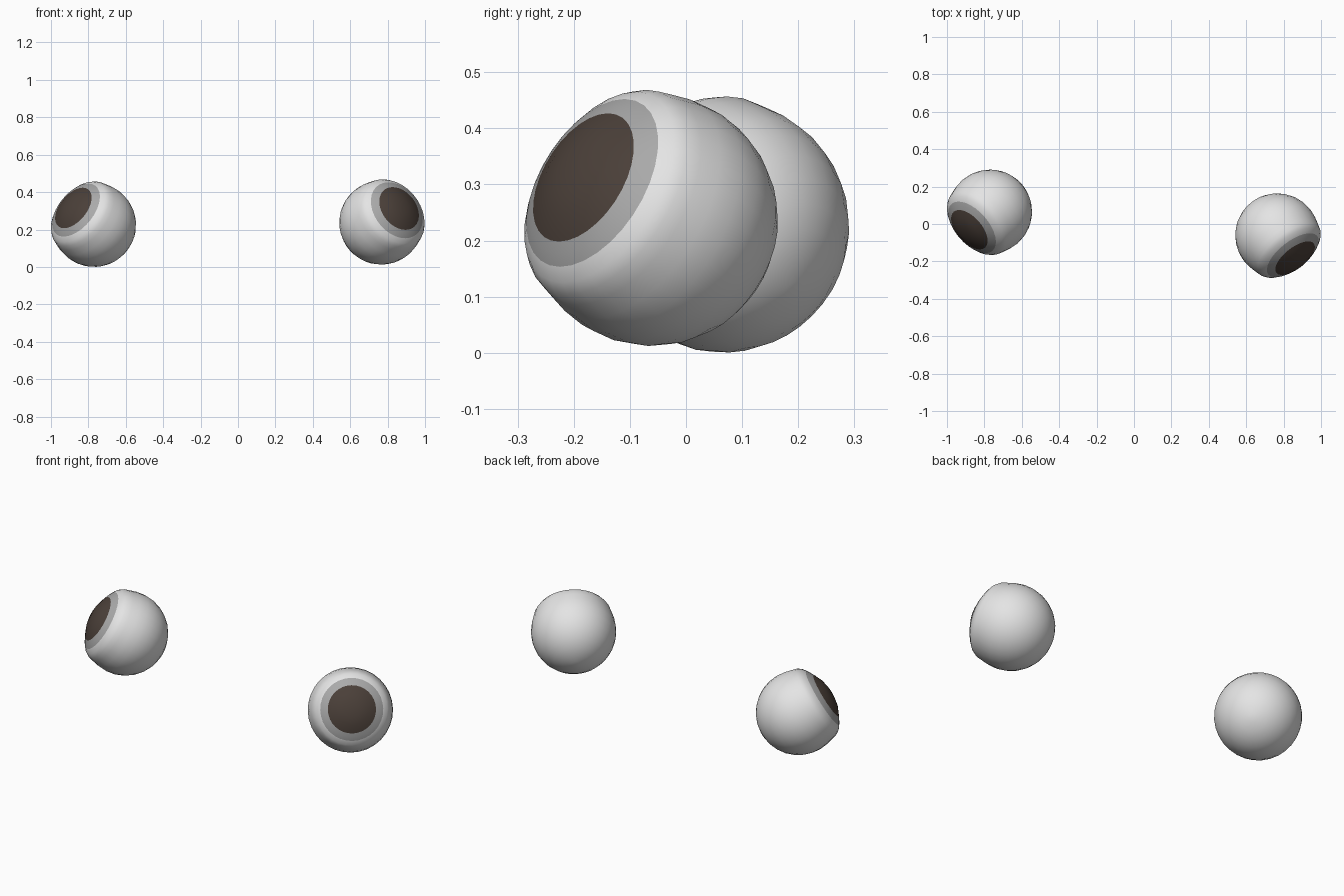
import bpy, bmesh, math
from mathutils import Vector

if "Cube" in bpy.data.objects:
    bpy.data.objects.remove(bpy.data.objects["Cube"])

def material(name, col):
    m = bpy.data.materials.new(name)
    m.diffuse_color = (*col, 1)
    m.use_nodes = True
    m.node_tree.nodes["Principled BSDF"].inputs["Base Color"].default_value = m.diffuse_color
    return m

MATS = [material("eye_white", (0.78, 0.78, 0.78)),
        material("iris_rim_grey", (0.40, 0.40, 0.40)),
        material("iris_dark_brown", (0.070, 0.051, 0.041))]

R = 0.225
# profile as (angle from gaze, radius): domed iris, flattened edge, slight rim bulge, then sphere
PROFILE = [(12, 0.206), (24, 0.210), (36.5, 0.214), (42, 0.218), (48, 0.224),
           (55, 0.231), (61, 0.232), (68, 0.227)] + [(a, R) for a in range(78, 175, 12)]
IRIS, RIM = 36.5, 48
SEGS = 32

def eyeball(name, centre, gaze):
    bm = bmesh.new()
    front = bm.verts.new((0, 0, 0.204))
    back = bm.verts.new((0, 0, -R))
    rings = []
    for deg, rad in PROFILE:
        a = math.radians(deg)
        rings.append([bm.verts.new((rad * math.sin(a) * math.cos(t), rad * math.sin(a) * math.sin(t),
                                    rad * math.cos(a)))
                      for t in (2 * math.pi * i / SEGS for i in range(SEGS))])
    for i in range(SEGS):
        j = (i + 1) % SEGS
        # iris centre and back pole fans
        bm.faces.new((front, rings[0][i], rings[0][j])).material_index = 2
        bm.faces.new((back, rings[-1][j], rings[-1][i]))
        # bands coloured by their angle from the gaze
        for k in range(len(rings) - 1):
            f = bm.faces.new((rings[k][i], rings[k + 1][i], rings[k + 1][j], rings[k][j]))
            outer = PROFILE[k + 1][0]
            f.material_index = 2 if outer <= IRIS else 1 if outer <= RIM else 0
    for f in bm.faces:
        f.smooth = True
    bmesh.ops.recalc_face_normals(bm, faces=bm.faces[:])
    me = bpy.data.meshes.new(name)
    bm.to_mesh(me)
    bm.free()
    for m in MATS:
        me.materials.append(m)
    ob = bpy.data.objects.new(name, me)
    bpy.context.collection.objects.link(ob)
    ob.location = centre
    ob.rotation_euler = Vector(gaze).to_track_quat('Z', 'Y').to_euler()
    return ob

# the two eyes look outward, forward and up
eyeball("left_eyeball", (-0.77, 0.066, 0.225), (-0.64, -0.56, 0.525))
eyeball("right_eyeball", (0.766, -0.061, 0.237), (0.555, -0.71, 0.44))
